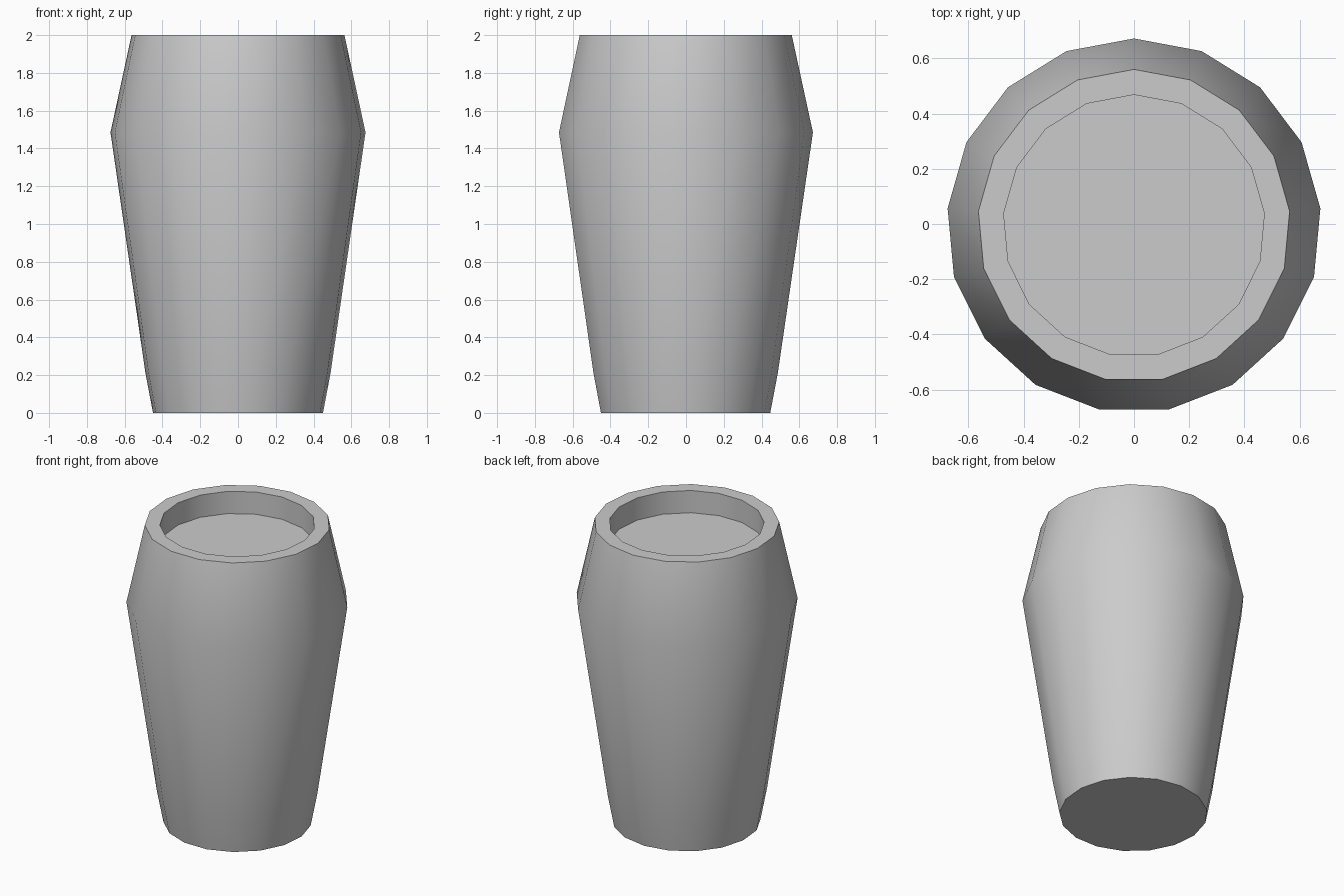
import bpy, bmesh, math

if "Cube" in bpy.data.objects:
    bpy.data.objects.remove(bpy.data.objects["Cube"])

SIDES = 17
CENTRE_Y = -0.006  # odd side count: shift so the bounds are centred

# Profile (radius, height): base, foot, shoulder, rim, inner lip, recessed floor
PROFILE = [(0.452, 0), (0.492, 0.21), (0.678, 1.485),
           (0.566, 2.0), (0.474, 2.0), (0.474, 1.85)]


def ring(bm, r, z):
    """Polygon ring with one corner pointing to the back."""
    angles = [math.pi / 2 + 2 * math.pi * i / SIDES for i in range(SIDES)]
    return [bm.verts.new((r * math.cos(a), r * math.sin(a) + CENTRE_Y, z)) for a in angles]


# Pot: stacked rings bridged together, closed by a base and a floor
bm = bmesh.new()
rings = [ring(bm, r, z) for r, z in PROFILE]
for low, high in zip(rings, rings[1:]):
    for i in range(SIDES):
        j = (i + 1) % SIDES
        bm.faces.new((low[i], low[j], high[j], high[i]))
bm.faces.new(rings[0][::-1])
bm.faces.new(rings[-1])

mesh = bpy.data.meshes.new("pot")
bm.to_mesh(mesh)
bm.free()
pot = bpy.data.objects.new("pot", mesh)
bpy.context.collection.objects.link(pot)

# Smooth sides, sharp rim and base
bpy.context.view_layer.objects.active = pot
pot.select_set(True)
bpy.ops.object.shade_smooth_by_angle(angle=math.radians(30))
